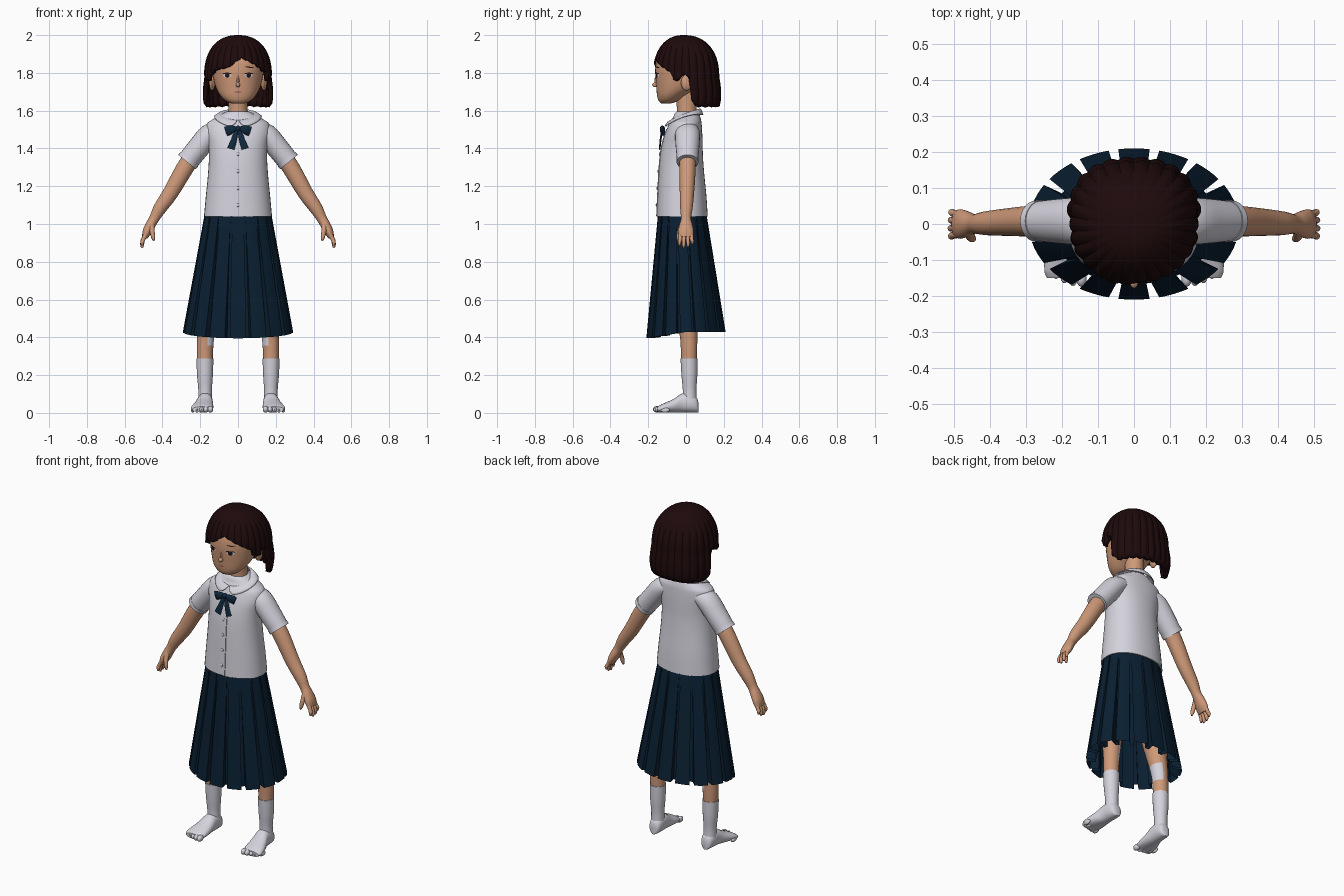
import bpy, bmesh, math
from mathutils import Vector, Matrix

if "Cube" in bpy.data.objects:
    bpy.data.objects.remove(bpy.data.objects["Cube"])

def mat(name, r, g, b):
    m = bpy.data.materials.new(name)
    m.diffuse_color = (r, g, b, 1)
    m.use_nodes = True
    m.node_tree.nodes["Principled BSDF"].inputs["Base Color"].default_value = m.diffuse_color
    return m

SKIN = mat("skin", .62, .32, .19)
WHITE = mat("white cloth", .66, .65, .72)
NAVY = mat("navy cloth", .003, .014, .032)
BOW = mat("blue ribbon", .005, .024, .05)
HAIR = mat("dark brown hair", .013, .003, .0035)
DARK = mat("eye dark", .02, .008, .006)
LIP = mat("lip", .4, .15, .1)
X, Y, Z = Vector((1, 0, 0)), Vector((0, 1, 0)), Vector((0, 0, 1))

def finish(bm, name, mats, mirror=False, angle=40, thick=0, flip=False):
    bmesh.ops.recalc_face_normals(bm, faces=bm.faces)
    if flip:
        bmesh.ops.reverse_faces(bm, faces=bm.faces)
    me = bpy.data.meshes.new(name)
    bm.to_mesh(me)
    bm.free()
    ob = bpy.data.objects.new(name, me)
    bpy.context.collection.objects.link(ob)
    for m in mats if isinstance(mats, tuple) else (mats,):
        me.materials.append(m)
    me.shade_smooth()
    me.set_sharp_from_angle(angle=math.radians(angle))
    if thick:
        md = ob.modifiers.new("thickness", 'SOLIDIFY')
        md.thickness, md.offset = thick, -1
    if mirror:
        ob.modifiers.new("mirror", 'MIRROR')
    return ob

def grid(rings, closed=True, caps=(False, False)):
    bm = bmesh.new()
    vs = [[bm.verts.new(p) for p in r] for r in rings]
    n = len(rings[0])
    for a, b in zip(vs, vs[1:]):
        for i in range(n if closed else n - 1):
            j = (i + 1) % n
            bm.faces.new((a[i], a[j], b[j], b[i]))
    for c, r in zip(caps, (vs[0], vs[-1])):
        if c:
            bm.faces.new(r)
    return bm

def dense(rows, sub=4):
    """Catmull-Rom refinement of a list of section rows."""
    out = []
    for i in range(len(rows) - 1):
        p = [rows[max(0, min(len(rows) - 1, i + k))] for k in (-1, 0, 1, 2)]
        for s in range(sub):
            t = s / sub
            out.append(tuple(.5 * (2*b + (c - a)*t + (2*a - 5*b + 4*c - d)*t*t + (3*b - a - 3*c + d)*t**3)
                             for a, b, c, d in zip(*p)))
    return out + [rows[-1]]

def sweep(rows, hint=Y, fixed=None, n=2.0, seg=24, sub=4, caps=(True, True)):
    """Rows are x, y, z, radius across, radius along the hint axis."""
    rows = dense(rows, sub)
    c = [Vector(r[:3]) for r in rows]
    rings = []
    for i, r in enumerate(rows):
        t = fixed or (c[min(i + 1, len(c) - 1)] - c[max(i - 1, 0)]).normalized()
        b = (hint - t * hint.dot(t)).normalized()
        s = b.cross(t)
        ring = []
        for k in range(seg):
            u, v = math.cos(2*math.pi*k/seg), math.sin(2*math.pi*k/seg)
            u, v = (math.copysign(abs(w)**(2/n), w) for w in (u, v))
            ring.append(c[i] + s*(r[3]*u) + b*(r[4]*v))
        rings.append(ring)
    return grid(rings, True, caps)

def sections(rows):
    """z, half width, front y, back y  ->  sweep rows."""
    return [(0, (f + b)/2, z, w, (b - f)/2) for z, w, f, b in rows]

def front_y(rows, x, z, n=2.0):
    for a, b in zip(rows, rows[1:]):
        if a[0] <= z <= b[0]:
            t = (z - a[0])/(b[0] - a[0])
            w, f, k = (a[i] + (b[i] - a[i])*t for i in (1, 2, 3))
            return (f + k)/2 - (k - f)/2*max(0, 1 - abs(x/w)**n)**(1/n)
    return 0

def blob(bm, loc, size, seg=14):
    bmesh.ops.create_uvsphere(bm, u_segments=seg, v_segments=seg//2 + 2, radius=1,
                              matrix=Matrix.Translation(loc) @ Matrix.Diagonal((*size, 1)))

# Head, nose, ears and neck
HEAD = dense([(1.638, .035, -.13, -.08), (1.652, .066, -.145, -.04), (1.68, .094, -.153, 0),
              (1.72, .116, -.157, .06), (1.77, .13, -.161, .1), (1.82, .138, -.163, .125),
              (1.88, .138, -.152, .132), (1.94, .11, -.11, .11), (1.965, .04, -.04, .04)], 3)
finish(sweep(sections(HEAD), fixed=Z, n=2.1, seg=36, sub=1), "head", SKIN)
bm = bmesh.new()
blob(bm, (0, -.161, 1.737), (.012, .018, .013))
blob(bm, (0, -.154, 1.76), (.008, .013, .03))
finish(bm, "nose", SKIN)
bm = bmesh.new()
blob(bm, (.137, .003, 1.748), (.016, .03, .042))
finish(bm, "ear", SKIN, True)
finish(sweep([(0, .005, 1.5, .065, .06), (0, .005, 1.58, .052, .052), (0, 0, 1.7, .05, .055)]), "neck", SKIN)

# Painted face details as thin plates following the face
def plate(name, m, cx, cz, rx, rz, off, tilt=0, mirror=True):
    rings = []
    for k in (1, .55, .1):
        ring = []
        for i in range(16):
            a = 2*math.pi*i/16
            x, z = cx + k*rx*math.cos(a), cz + k*rz*math.sin(a) + tilt*k*math.cos(a)
            ring.append((x, front_y(HEAD, x, z, 2.1) - off, z))
        rings.append(ring)
    finish(grid(rings, caps=(False, True)), name, m, mirror)

plate("eye_white", WHITE, .057, 1.786, .022, .011, .003)
plate("iris", DARK, .057, 1.786, .012, .012, .005)
plate("eyelash", DARK, .058, 1.797, .024, .004, .006)
plate("eyebrow", HAIR, .06, 1.83, .024, .003, .004, -.003)
plate("mouth", LIP, 0, 1.698, .02, .005, .004, 0, False)

# Bobbed hair: a dome whose lower edge changes with direction
EDGE = [(0, 1.878), (12, 1.862), (40, 1.825), (58, 1.80), (66, 1.76), (78, 1.76), (84, 1.79),
        (95, 1.78), (99, 1.645), (112, 1.615), (181, 1.62)]

def hair_edge(deg):
    d = deg - 7*max(0, math.cos(math.radians(deg)))
    low = .02*max(0, 1 - abs(d + 25)/22)
    d = abs(d)
    for (a, za), (b, zb) in zip(EDGE, EDGE[1:]):
        if a <= d <= b:
            z = za + (zb - za)*(d - a)/(b - a)
            return z - low + .006*abs(math.sin(math.radians(deg)*13))
    return 1.62

def hair_point(i, u, cols=208):
    deg = -180 + 360*i/cols
    a = math.radians(deg)
    z = 2.0 - (2.0 - hair_edge(deg))*u**1.8
    if z > 1.78:
        r = max(.0, 1 - ((z - 1.78)/.22)**2.3)**(1/2.3)
    else:
        q = (1.78 - z)/.165
        r = 1 + .06*math.sin(q*2.4) - .05*q**4
    r *= 1 + .035*(abs(math.sin(a*13)) - .7)*min(1, u*2)
    if abs(deg) > 90:
        r *= 1 + .06*math.sin(2*a)**2
    return (.178*r*math.sin(a), -.176*r*math.cos(a) - .012*(1 - u)**2, z)

finish(grid([[hair_point(i, max(.008, k/24)) for i in range(208)] for k in range(25)],
            caps=(True, False)), "hair", HAIR, thick=.025, angle=35, flip=True)

# Blouse body, placket and buttons
TORSO = dense([(1.04, .18, -.155, .115), (1.15, .17, -.15, .108), (1.25, .16, -.145, .098),
               (1.35, .154, -.138, .09), (1.42, .158, -.127, .088), (1.48, .17, -.11, .086),
               (1.53, .165, -.09, .083), (1.55, .14, -.078, .08), (1.565, .115, -.068, .076),
               (1.585, .08, -.06, .07), (1.595, .06, -.05, .06)], 3)
finish(sweep(sections(TORSO), fixed=Z, n=2.2, seg=40, sub=1), "blouse", WHITE)
finish(grid([[(x, front_y(TORSO, x, z, 2.2) - d, z) for x, d in
              ((-.022, -.002), (-.021, .003), (0, .003), (.021, .003), (.022, -.002))]
             for z in (1.042 + .46*k/20 for k in range(21))], closed=False), "placket", WHITE, angle=30)
bm = bmesh.new()
for z in (1.1, 1.19, 1.28, 1.37):
    blob(bm, (0, front_y(TORSO, 0, z, 2.2) - .004, z), (.009, .004, .009), 10)
finish(bm, "buttons", WHITE)

# Short sleeves with a hem band
finish(sweep([(.1, .008, 1.495, .045, .06), (.15, .008, 1.472, .059, .066), (.21, .008, 1.402, .059, .062),
              (.268, .008, 1.33, .057, .055)]), "sleeve", WHITE, True)
finish(sweep([(.256, .008, 1.345, .06, .058), (.27, .008, 1.328, .06, .058)], sub=1), "sleeve_hem", WHITE, True)

# Round collar, open at the front
def collar_point(i, k):
    deg = 3 + 354*i/72
    a = math.radians(deg)
    s, c = math.sin(a), math.cos(a)
    k *= min(1, .35 + .65*math.sqrt(min(deg - 3, 357 - deg)/16))
    inner = Vector((.064*s, .002 - .068*c, 1.578 - .03*c))
    outer = Vector((.126*s, -.01 - .102*c, 1.543 - .0325*c + .024*s*s))
    return inner.lerp(outer, k) + Z*(.011*math.sin(math.pi*k) + .003) - Y*(.006*max(0, c))
finish(grid([[collar_point(i, k/6) for i in range(73)] for k in range(7)], closed=False),
       "collar", WHITE, thick=.005)

# Ribbon bow: knot, loops and tails
bm = bmesh.new()
blob(bm, (0, -.125, 1.505), (.015, .014, .016))
finish(bm, "bow_knot", BOW)
finish(sweep([(.005, -.122, 1.505, .01, .008), (.035, -.126, 1.5, .022, .013),
              (.064, -.118, 1.49, .026, .008)], seg=12), "bow_loop", BOW, True)
finish(sweep([(.006, -.124, 1.5, .009, .006), (.02, -.134, 1.45, .015, .005),
              (.038, -.139, 1.398, .02, .004)], seg=12), "bow_tail", BOW, True)

# Box-pleated skirt
PLEATS = 16
def skirt_ring(t):
    ring = []
    for p in range(PLEATS):
        w = .43 - .05*t
        for f, deep in ((-w, 0), (-.2, 0), (0, 0), (.2, 0), (w, 0), (w - .02, 1), (1.02 - w, 1)):
            a = 2*math.pi*(p + f)/PLEATS
            s, c = math.sin(a), math.cos(a)
            r = 1 - deep*(.025 + .18*t)
            ry, cy = .128 + .082*t, -.02*(1 - t)
            bottom = .428 - .033*max(0, c)
            ring.append(((.176 + .116*t)*r*s, cy - ry*r*c, 1.055 + (bottom - 1.055)*t))
    return ring
finish(grid([skirt_ring(k/10) for k in range(11)]), "pleated_skirt", NAVY, angle=25)

# Arms with palms, fingers and thumbs
finish(sweep([(.22, .008, 1.39, .045, .045), (.285, .008, 1.29, .046, .043), (.357, .005, 1.165, .041, .038),
              (.412, .002, 1.085, .035, .033), (.443, 0, 1.03, .027, .027), (.463, 0, .995, .026, .035),
              (.481, 0, .96, .024, .041), (.494, 0, .928, .015, .038)]), "arm", SKIN, True)
for i, (y, d) in enumerate(((-.031, .012), (-.011, 0), (.01, .004), (.03, .02))):
    finish(sweep([(.482, y*.9, .955, .012, .011), (.502, y, .918, .011, .01),
                  (.508 - d*.1, y*1.1, .89 + d, .01, .0092), (.506, y*1.1, .874 + d, .005, .005)],
                 seg=10), f"finger_{i + 1}", SKIN, True)
finish(sweep([(.458, -.018, 1.005, .016, .014), (.455, -.034, .965, .013, .012),
              (.449, -.041, .93, .011, .01), (.446, -.042, .91, .004, .004)], seg=10), "thumb", SKIN, True)

# Legs, with a white patch on the inner knee
bm = sweep([(.175, .016, .25, .041, .041), (.175, .016, .33, .043, .043), (.17, .013, .42, .047, .047),
            (.155, 0, .55, .06, .06), (.12, -.01, .75, .08, .08), (.092, -.01, .95, .085, .085)], sub=6)
for f in bm.faces:
    p = f.calc_center_median()
    f.material_index = int(.36 < p.z < .46 and p.x < .16)
finish(bm, "leg", (SKIN, WHITE), True)

# Socks, feet and toes
finish(sweep([(.174, .02, .05, .038, .038), (.174, .019, .12, .036, .036), (.175, .018, .2, .042, .042),
              (.175, .016, .288, .045, .045)]), "sock", WHITE, True)
FOOT = [(.066, .172, .014, .05), (.058, .172, .03, .075), (.03, .173, .039, .1), (-.02, .175, .042, .1),
        (-.06, .181, .05, .074), (-.1, .187, .057, .055), (-.13, .191, .058, .042), (-.15, .192, .05, .03)]
finish(sweep([(x, y, h/2 + .003, w, h/2) for y, x, w, h in FOOT], hint=Z, fixed=-Y, n=2.2), "foot", WHITE, True)
bm = bmesh.new()
for i in range(5):
    blob(bm, (.146 + .0235*i, -.15 + .0035*i*i*.7, .019 - .001*i), (.015 - .0012*i, .025, .018 - .0012*i))
finish(bm, "toes", WHITE, True)
